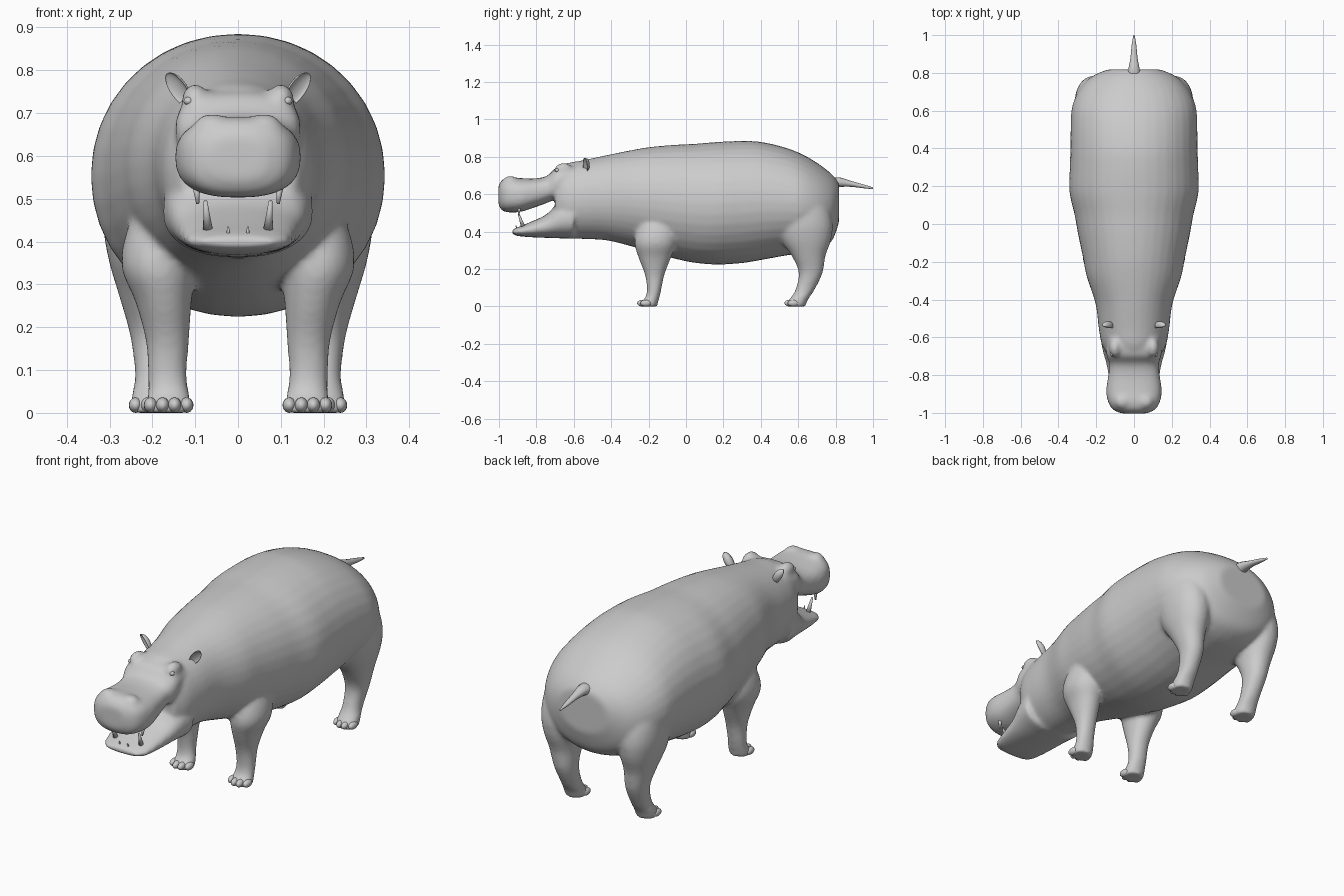
import bpy, bmesh, math
from mathutils import Matrix, Vector

if "Cube" in bpy.data.objects:
    bpy.data.objects.remove(bpy.data.objects["Cube"])

hide = bpy.data.materials.new("grey_hide")
hide.use_nodes = True
GREY = (0.6, 0.6, 0.6, 1)
hide.diffuse_color = GREY
hide.node_tree.nodes["Principled BSDF"].inputs["Base Color"].default_value = GREY


def eased(rings, steps=4):
    """Add rings in between along a smooth curve."""
    pts = [Vector(r) for r in rings]
    out = []
    for i in range(len(pts) - 1):
        p, q = pts[i], pts[i + 1]
        m = (q - pts[max(i - 1, 0)]) / 2
        n = (pts[min(i + 2, len(pts) - 1)] - p) / 2
        for k in range(steps):
            t = k / steps
            u = t * t * (3 - 2 * t)
            out.append(p * (1 - u) + q * u + m * (t * (1 - t) ** 2) - n * (t * t * (1 - t)))
    return out + [pts[-1]]


def loft(bm, rings, axis, power=2.0, sides=36):
    """Skin rings of (station, centre a, centre b, radius a, radius b) along y or z."""
    loops = []
    for s, ca, cb, ra, rb in eased(rings):
        loop = []
        for i in range(sides):
            t = 2 * math.pi * i / sides
            c, d = math.cos(t), math.sin(t)
            a = ca + ra * math.copysign(abs(c) ** (2 / power), c)
            b = cb + rb * math.copysign(abs(d) ** (2 / power), d)
            loop.append(bm.verts.new((a, s, b) if axis == "y" else (a, b, s)))
        loops.append(loop)
    for p, q in zip(loops, loops[1:]):
        for i in range(sides):
            j = (i + 1) % sides
            bm.faces.new((p[i], p[j], q[j], q[i]))
    bm.faces.new(loops[0])
    bm.faces.new(loops[-1])


def profile(bm, rows, power=2.0):
    """Loft along y from rows of (y, bottom, top, half width)."""
    loft(bm, [(y, 0, (lo + hi) / 2, w, (hi - lo) / 2) for y, lo, hi, w in rows], "y", power)


def leg(bm, rows, side):
    """Loft along z from rows of (z, inner, outer, front, back)."""
    loft(bm, [(z, side * (i + o) / 2, (f + b) / 2, (o - i) / 2, (b - f) / 2)
              for z, i, o, f, b in rows], "z", 2.1, 24)


def ball(bm, centre, size):
    m = Matrix.Translation(centre) @ Matrix.Diagonal((*size, 1))
    return bmesh.ops.create_uvsphere(bm, u_segments=16, v_segments=10, radius=1, matrix=m)["verts"]


def finish(bm, name):
    bmesh.ops.recalc_face_normals(bm, faces=bm.faces)
    for f in bm.faces:
        f.smooth = True
    mesh = bpy.data.meshes.new(name)
    bm.to_mesh(mesh)
    bm.free()
    mesh.materials.append(hide)
    ob = bpy.data.objects.new(name, mesh)
    bpy.context.collection.objects.link(ob)
    return ob


# Trunk, neck and cheeks
body = bmesh.new()
profile(body, [
    (-.7, .4, .735, .135), (-.64, .366, .765, .17), (-.55, .361, .782, .187),
    (-.42, .353, .81, .204), (-.28, .318, .838, .25), (-.18, .288, .854, .27),
    (-.05, .253, .865, .297), (.05, .233, .87, .315), (.17, .224, .88, .342),
    (.3, .232, .885, .34), (.4, .248, .88, .337), (.52, .27, .853, .335),
    (.62, .285, .815, .328), (.71, .305, .762, .29), (.78, .35, .707, .225),
    (.818, .45, .66, .14)], 2.05)

# Broad muzzle over an open lower jaw
profile(body, [
    (-.6, .58, .76, .14), (-.69, .574, .745, .146), (-.74, .555, .7, .131),
    (-.8, .533, .685, .136), (-.88, .507, .686, .147), (-.94, .503, .692, .138),
    (-.982, .512, .678, .112), (-1.003, .545, .645, .065)], 2.6)
profile(body, [
    (-.6, .362, .58, .178), (-.66, .364, .568, .168), (-.7, .365, .538, .158),
    (-.75, .367, .49, .145), (-.84, .371, .448, .13), (-.9, .377, .424, .115),
    (-.93, .388, .41, .085)], 2.3)

for s in (-1, 1):
    # Nostril swellings, brow ridges
    ball(body, (s * .06, -.94, .667), (.045, .04, .032))
    ball(body, (s * .1, -.655, .732), (.032, .05, .036))
    # Front leg
    leg(body, [(.54, .13, .2, -.2, -.1), (.43, .1, .258, -.255, -.05), (.34, .1, .272, -.275, -.05),
               (.26, .108, .24, -.254, -.08), (.17, .114, .216, -.22, -.115),
               (.09, .119, .211, -.209, -.132), (.045, .113, .211, -.22, -.142),
               (.02, .108, .216, -.248, -.15), (0, .11, .213, -.25, -.152)], s)
    # Hind leg with a full thigh
    leg(body, [(.66, .14, .23, .57, .68), (.56, .12, .3, .52, .75), (.45, .115, .315, .49, .783),
               (.36, .12, .303, .505, .777), (.27, .137, .277, .565, .746),
               (.18, .145, .252, .603, .731), (.09, .149, .241, .585, .688),
               (.045, .145, .248, .558, .658), (.02, .142, .252, .535, .645),
               (0, .144, .25, .535, .64)], s)

body_ob = finish(body, "body")
mod = body_ob.modifiers.new("fuse", "REMESH")
mod.mode = "VOXEL"
mod.voxel_size = .009
mod.use_smooth_shade = True
mod = body_ob.modifiers.new("soften", "SMOOTH")
mod.factor = .5
mod.iterations = 14

# Tail
tail = bmesh.new()
loft(tail, [(.775, 0, .655, .04, .03), (.82, 0, .664, .03, .026), (.88, 0, .656, .019, .016),
            (.95, 0, .642, .012, .01), (1.0, 0, .632, .003, .005)], "y", 2, 12)
finish(tail, "tail")

for s, label in ((1, "left"), (-1, "right")):
    # Four toes on each foot
    for cx, front, foot in ((.162, -.24, "front"), (.197, .548, "hind")):
        toes = bmesh.new()
        for k in range(4):
            off = (k - 1.5) * .028
            ball(toes, (s * (cx + off), front + abs(off) * .6, .018), (.016, .03, .018))
        finish(toes, f"{label}_{foot}_toes")

    # Cupped ear leaning outward
    ear = bmesh.new()
    verts = ball(ear, (0, 0, 0), (.022, .026, .046))
    for v in verts:
        if v.co.y < 0:
            v.co.y *= -.35
    turn = Matrix.Rotation(s * .6, 4, "Y") @ Matrix.Rotation(s * .55, 4, "Z")
    bmesh.ops.transform(ear, matrix=Matrix.Translation((s * .14, -.54, .755)) @ turn, verts=verts)
    finish(ear, label + "_ear")

    # Eye
    eye = bmesh.new()
    ball(eye, (s * .115, -.688, .728), (.012, .013, .01))
    finish(eye, label + "_eye")

    # Upper tusk, lower tusk and small front peg
    teeth = bmesh.new()
    for base, tip, r in (((.098, -.89, .535), (.094, -.895, .488), .01),
                         ((.07, -.87, .425), (.076, -.895, .495), .012),
                         ((.023, -.9, .405), (.023, -.91, .434), .006)):
        a, b = Vector(base), Vector(tip)
        a.x *= s
        b.x *= s
        rot = (b - a).to_track_quat("Z", "Y").to_matrix().to_4x4()
        bmesh.ops.create_cone(teeth, cap_ends=True, segments=12, radius1=r, radius2=r * .35,
                              depth=(b - a).length, matrix=Matrix.Translation((a + b) / 2) @ rot)
    finish(teeth, label + "_teeth")
